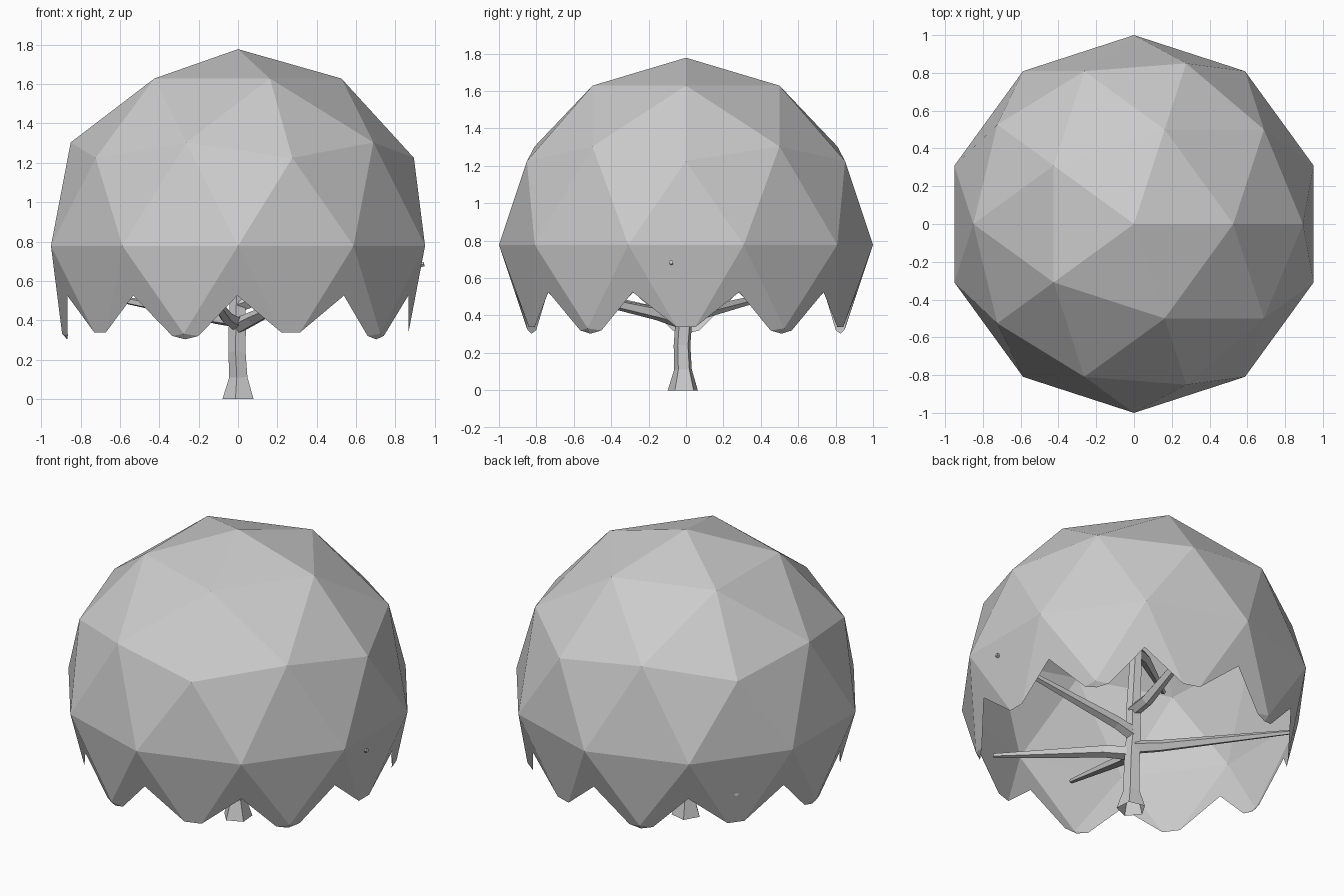
import bpy, bmesh
from math import cos, sin, pi, radians
from mathutils import Vector

if "Cube" in bpy.data.objects:
    bpy.data.objects.remove(bpy.data.objects["Cube"])

CENTRE = Vector((0, 0, 0.778))


def finish(bm, name):
    me = bpy.data.meshes.new(name)
    bm.to_mesh(me)
    bm.free()
    ob = bpy.data.objects.new(name, me)
    bpy.context.collection.objects.link(ob)
    return ob


def ring_point(deg, r, z):
    return Vector((r * cos(radians(deg)), r * sin(radians(deg)), z))


# canopy: upper half of an icosphere plus a scalloped skirt, open underneath
bm = bmesh.new()
bmesh.ops.create_icosphere(bm, subdivisions=2, radius=1)
bmesh.ops.delete(bm, geom=[v for v in bm.verts if v.co.z < -0.1], context='VERTS')


def face(*pts):
    bm.faces.new([bm.verts.new(p) for p in pts])


for k in range(10):
    deg = 36 * k
    e = [ring_point(deg + s * 18, 1, 0) for s in (-1, 1)]
    a_tip = k % 2 == 1
    low = ring_point(deg, 0.8944, -0.4472) if a_tip else ring_point(deg, 0.8507, -0.5257)
    side = [ring_point(deg + s * 36, 0.8507, -0.5257) if a_tip
            else ring_point(deg + s * 36, 0.8944, -0.4472) for s in (-1, 1)]
    # notches lie about halfway down the triangles between neighbouring scallops
    notch = [e[i] * 0.48 + (low + side[i]) * 0.26 for i in (0, 1)]
    if a_tip:
        p = [low.lerp(s, 0.14) for s in side]
        tip = low.lerp(ring_point(deg, 0.5257, -0.8507), 0.07)
        face(e[0], low, e[1])
        face(e[0], notch[0], p[0], low)
        face(low, p[1], notch[1], e[1])
        face(low, p[0], tip)
        face(low, tip, p[1])
    else:
        q = [x.lerp(low, 0.837) for x in e]
        face(e[0], q[0], q[1], e[1])
        face(e[0], notch[0], q[0])
        face(e[1], q[1], notch[1])
bmesh.ops.remove_doubles(bm, verts=bm.verts, dist=0.001)
bmesh.ops.recalc_face_normals(bm, faces=bm.faces)
bmesh.ops.translate(bm, verts=bm.verts, vec=CENTRE)
finish(bm, "canopy")


def limb(name, path, sides=5, turn=0.0):
    """Faceted tapering tube through (x, y, z, radius) points, open at its root."""
    bm = bmesh.new()
    pts = [Vector(p[:3]) for p in path]
    rings = []
    for i, p in enumerate(pts):
        d = (pts[min(i + 1, len(pts) - 1)] - pts[max(i - 1, 0)]).normalized()
        if i == 0:
            d = Vector((0, 0, 1)) if abs(d.z) > 0.75 else d
        ref = Vector((0, 1, 0)) if abs(d.z) > 0.75 else Vector((0, 0, 1))
        u = d.cross(ref).normalized()
        w = d.cross(u)
        angles = [turn + 2 * pi * j / sides for j in range(sides)]
        rings.append([bm.verts.new(p + path[i][3] * (u * cos(a) + w * sin(a))) for a in angles])
    for a, b in zip(rings, rings[1:]):
        for j in range(sides):
            n = (j + 1) % sides
            bm.faces.new((a[j], a[n], b[n], b[j]))
    bm.faces.new(rings[-1])
    bmesh.ops.recalc_face_normals(bm, faces=bm.faces)
    finish(bm, name)


# trunk with flared foot, continuing up as a leader
limb("trunk", [(0.006, -0.015, 0, 0.085), (0.005, -0.015, 0.11, 0.05),
               (-0.002, -0.02, 0.24, 0.047), (0, -0.01, 0.38, 0.047),
               (0, 0, 0.46, 0.044), (0.01, 0.01, 0.65, 0.042),
               (-0.02, 0, 1.05, 0.034), (0.03, 0.03, 1.3, 0.015)], turn=2.6)

# branches spreading to the canopy
branches = {
    "branch_front": [(0, -0.02, 0.37, 0.042), (0.08, -0.15, 0.41, 0.037), (0.375, -0.78, 0.55, 0.014)],
    "branch_front_left": [(0, -0.02, 0.38, 0.038), (-0.06, -0.16, 0.415, 0.033), (-0.16, -0.74, 0.565, 0.014)],
    "branch_back_left": [(0, 0, 0.4, 0.042), (-0.12, 0.08, 0.415, 0.035), (-0.726, 0.54, 0.53, 0.013)],
    "branch_right": [(0, 0, 0.48, 0.042), (0.12, -0.01, 0.52, 0.037), (0.946, -0.08, 0.685, 0.012)],
    "branch_back": [(0.01, 0.01, 0.63, 0.038), (0.03, 0.15, 0.63, 0.036), (0.08, 0.8, 0.85, 0.012)],
    "branch_upper_left": [(-0.02, 0, 1.03, 0.034), (-0.2, -0.15, 1.12, 0.034), (-0.62, -0.48, 1.2, 0.014)],
}
for name, path in branches.items():
    limb(name, path)
